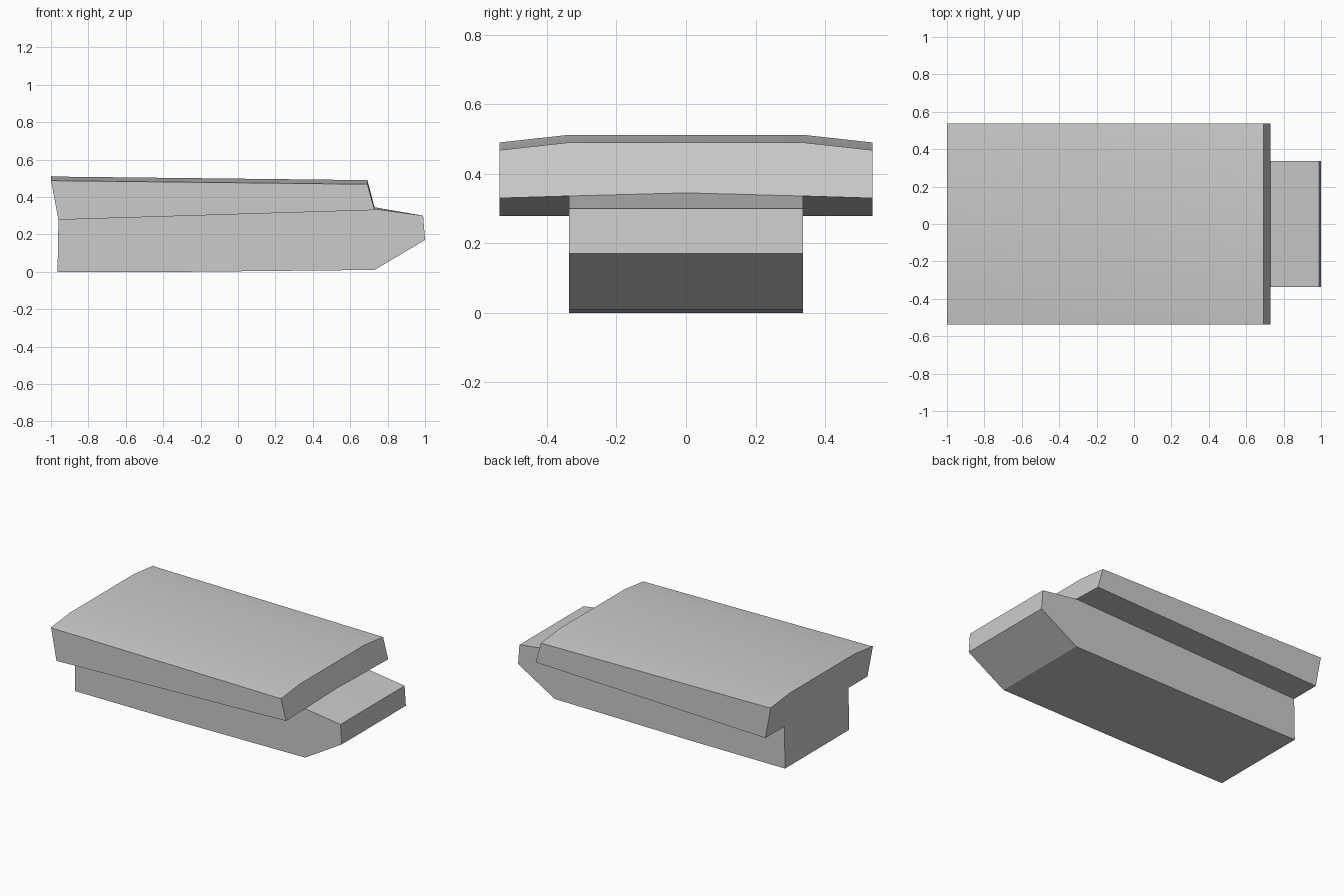
import bpy, bmesh, math

if "Cube" in bpy.data.objects:
    bpy.data.objects.remove(bpy.data.objects["Cube"])

HALF_W, INNER_W = 0.537, 0.337


def front_seam(y):
    # Height of the gently peaked joint at the nose
    y = abs(y)
    return 0.345 - 0.009 * y / INNER_W if y <= INNER_W else 0.336 - 0.006 * (y - INNER_W) / (HALF_W - INNER_W)


def loft(name, ys, profile, skip):
    """Skin xz profiles along y, leaving out hidden joint faces."""
    bm = bmesh.new()
    rings = [[bm.verts.new((x, y, z)) for x, z in profile(y)] for y in ys]
    n = len(rings[0])
    for k in range(len(rings) - 1):
        a, b = rings[k], rings[k + 1]
        for i in range(n):
            if not skip(i, (ys[k] + ys[k + 1]) / 2):
                j = (i + 1) % n
                bm.faces.new((a[i], b[i], b[j], a[j]))
    bm.faces.new(rings[0])
    bm.faces.new(rings[-1][::-1])
    bm.normal_update()
    me = bpy.data.meshes.new(name)
    bm.to_mesh(me)
    bm.free()
    ob = bpy.data.objects.new(name, me)
    bpy.context.collection.objects.link(ob)
    bpy.ops.object.select_all(action='DESELECT')
    ob.select_set(True)
    bpy.context.view_layer.objects.active = ob
    bpy.ops.object.shade_smooth_by_angle(angle=math.radians(20))
    return ob


# Lower hull with wedge nose
def hull_profile(y):
    return [(-0.965, 0), (-0.27, 0), (0.73, 0.01), (1.0, 0.17),
            (0.99, 0.30), (0.73, front_seam(y)), (-0.96, 0.278)]


loft("lower_hull", [-INNER_W, 0, INNER_W], hull_profile, lambda i, y: i == 5)


# Overhanging upper deck with sloped roof edges
def deck_profile(y):
    drop = 0.022 if abs(y) > INNER_W + 0.01 else 0
    return [(-0.96, 0.278), (0.73, front_seam(y)), (0.692, 0.49 - drop),
            (-0.982, 0.509 - drop), (-1.0, 0.512 - drop)]


loft("upper_deck", [-HALF_W, -INNER_W, 0, INNER_W, HALF_W], deck_profile,
     lambda i, y: i == 0 and abs(y) < INNER_W)
